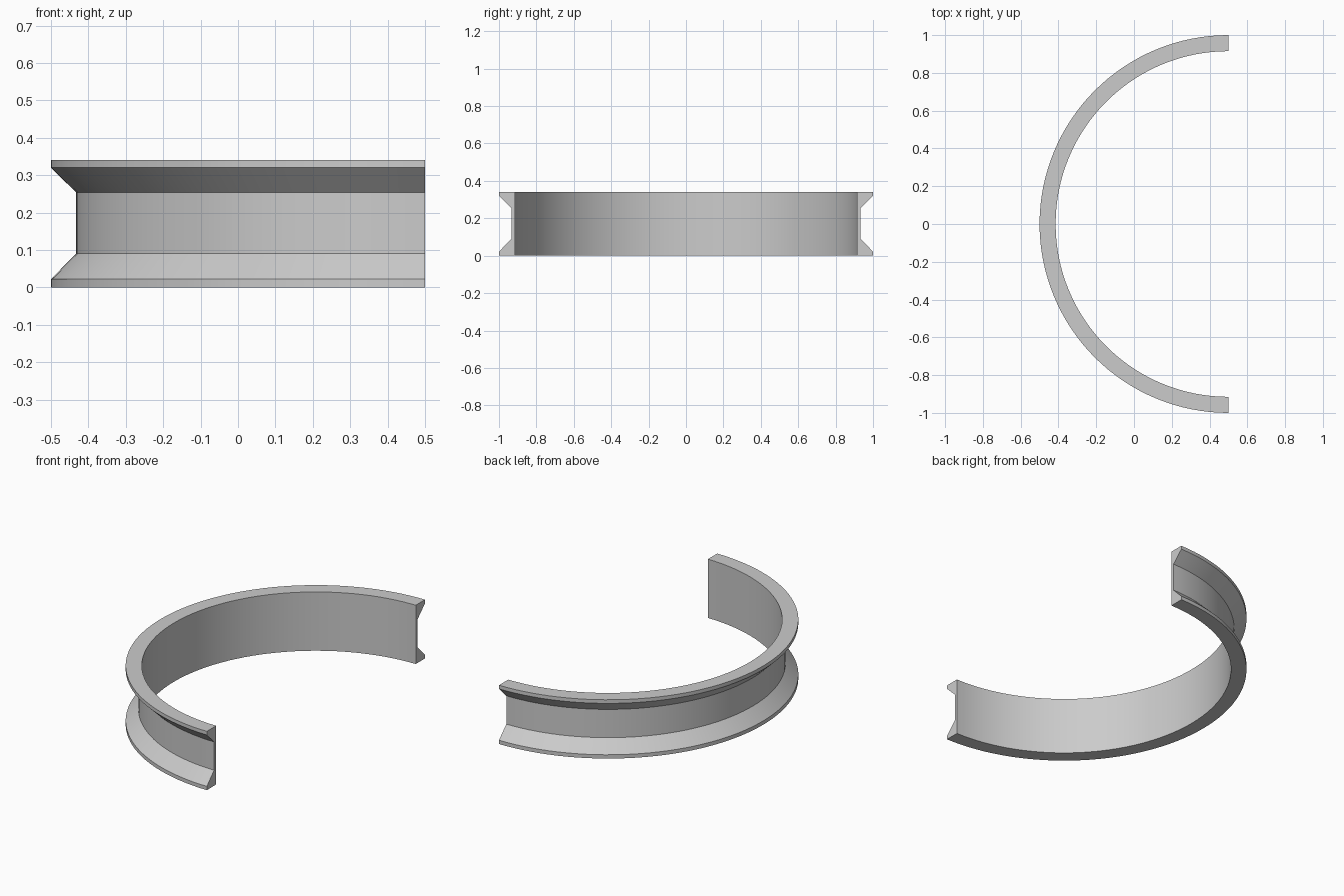
import bpy, bmesh, math

if "Cube" in bpy.data.objects:
    bpy.data.objects.remove(bpy.data.objects["Cube"])

# Plain grey material
grey = bpy.data.materials.new("plain grey")
grey.diffuse_color = (0.6, 0.6, 0.6, 1)
grey.use_nodes = True
grey.node_tree.nodes["Principled BSDF"].inputs["Base Color"].default_value = grey.diffuse_color

# Cross-section (radius, height): thin wall with a flared lip at each end
profile = [(0.915, 0.0), (1.0, 0.0), (1.0, 0.022), (0.933, 0.09),
           (0.933, 0.254), (1.0, 0.32), (1.0, 0.341), (0.915, 0.341)]
CENTRE_X, STEPS = 0.5, 64

# Sweep the section through half a turn
bm = bmesh.new()
rings = []
for i in range(STEPS + 1):
    a = math.pi / 2 + math.pi * i / STEPS
    rings.append([bm.verts.new((CENTRE_X + r * math.cos(a), r * math.sin(a), z))
                  for r, z in profile])
n = len(profile)
for a, b in zip(rings, rings[1:]):
    for j in range(n):
        k = (j + 1) % n
        bm.faces.new((a[j], a[k], b[k], b[j]))

# Flat cut ends
bm.faces.new(rings[0])
bm.faces.new(rings[-1])
bmesh.ops.recalc_face_normals(bm, faces=bm.faces)

mesh = bpy.data.meshes.new("half_ring")
bm.to_mesh(mesh)
bm.free()
mesh.materials.append(grey)
ring = bpy.data.objects.new("half_ring", mesh)
bpy.context.collection.objects.link(ring)

# Smooth around the curve, crisp at the profile corners
bpy.context.view_layer.objects.active = ring
ring.select_set(True)
bpy.ops.object.shade_smooth_by_angle(angle=math.radians(30))
